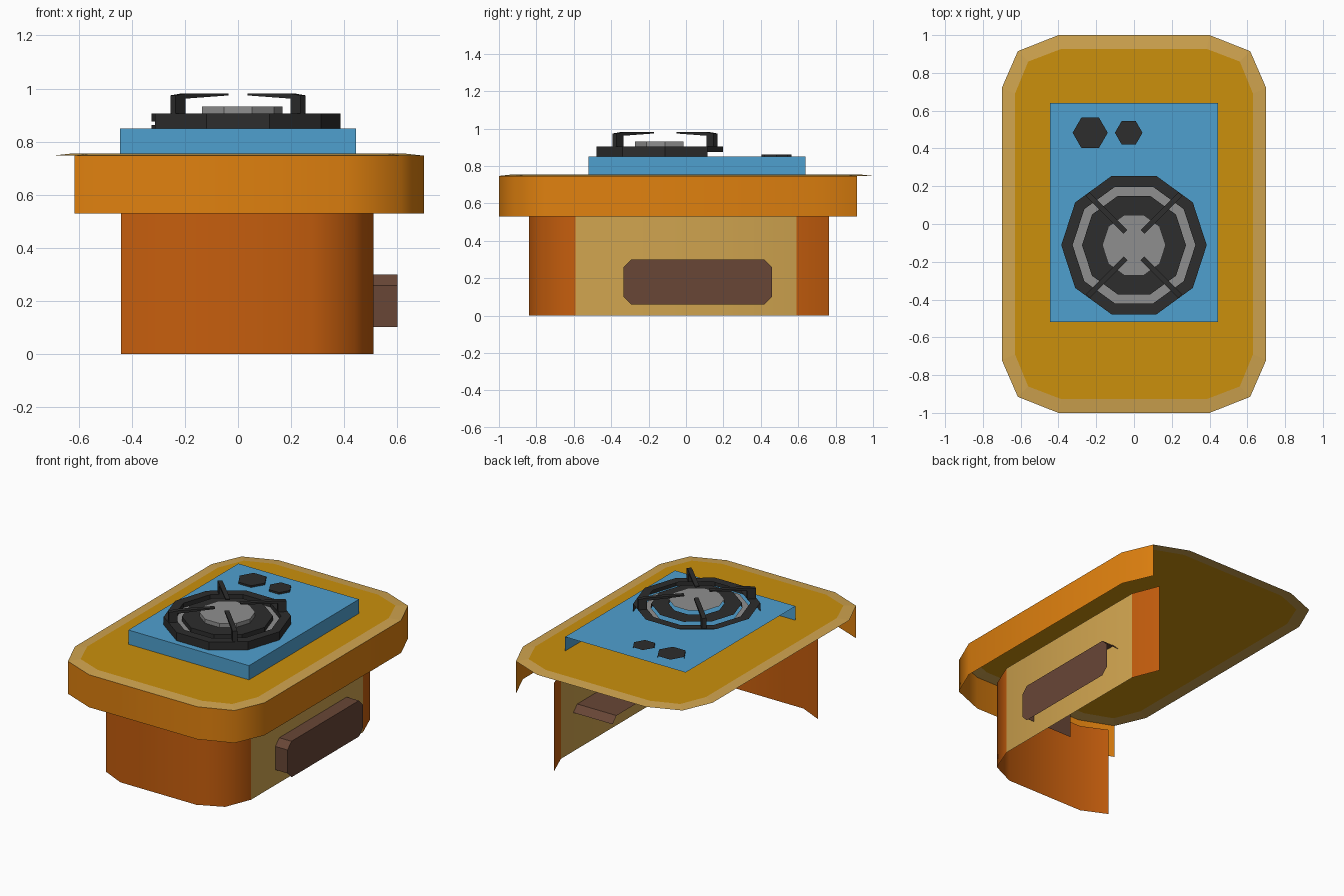
import bpy, math

if "Cube" in bpy.data.objects:
    bpy.data.objects.remove(bpy.data.objects["Cube"])

def mat(name, r, g, b):
    m = bpy.data.materials.new(name)
    lin = lambda c: (c / 255 / 12.92) if c < 10 else ((c / 255 + 0.055) / 1.055) ** 2.4
    m.diffuse_color = (lin(r), lin(g), lin(b), 1)
    m.use_nodes = True
    m.node_tree.nodes["Principled BSDF"].inputs["Base Color"].default_value = m.diffuse_color
    return m

MUSTARD = mat("mustard", 203, 144, 12)
TAN = mat("tan", 208, 164, 79)
ORANGE = mat("bright_orange", 224, 129, 15)
RUST = mat("rust_orange", 198, 94, 13)
BLUE = mat("blue", 79, 160, 207)
BLACK = mat("black", 45, 45, 45)
GREY = mat("grey", 143, 143, 143)
BROWN = mat("brown", 104, 70, 54)

def make(name, verts, faces, mats, rule=None, smooth=False):
    me = bpy.data.meshes.new(name)
    me.from_pydata(verts, [], faces)
    for m in mats:
        me.materials.append(m)
    ob = bpy.data.objects.new(name, me)
    bpy.context.collection.objects.link(ob)
    if rule:
        for p in me.polygons:
            p.material_index = rule(p)
    if smooth:
        bpy.ops.object.select_all(action='DESELECT')
        ob.select_set(True)
        bpy.context.view_layer.objects.active = ob
        bpy.ops.object.shade_smooth_by_angle(angle=math.radians(50))
    return ob

def octo(corner):
    """Rounded rectangle outline, counter-clockwise from the back-left corner's
    middle point, so points 3..9 run along the front and the right side."""
    a, b, c = corner                       # first-quadrant corner: side, middle, end
    out = []
    for sx, sy in ((-1, 1), (-1, -1), (1, -1), (1, 1)):
        pts = [(x * sx, y * sy) for x, y in (a, b, c)]
        out += pts if sx * sy > 0 else pts[::-1]
    return out

def strip(path, z0, z1):
    """Wall along an open path, facing to the right of travel."""
    n = len(path)
    v = [(x, y, z0) for x, y in path] + [(x, y, z1) for x, y in path]
    return v, [(i, i + 1, n + i + 1, n + i) for i in range(n - 1)]

def join(*parts):
    V, F = [], []
    for v, f in parts:
        o = len(V)
        V += v
        F += [tuple(i + o for i in q) for q in f]
    return V, F

def cap(path, z):
    return [(x, y, z) for x, y in path], [tuple(range(len(path)))]

def annulus(a, b, za, zb):
    n = len(a)
    v = [(x, y, za) for x, y in a] + [(x, y, zb) for x, y in b]
    return v, [(i, (i + 1) % n, n + (i + 1) % n, n + i) for i in range(n)]

def gon(n, r, cx, cy):
    return [(cx + r * math.cos(2 * math.pi * i / n), cy + r * math.sin(2 * math.pi * i / n))
            for i in range(n)]

# The model is an open shell: walls exist only on the front and right sides
def front_right(o):
    return o[4:11]                         # front-left middle .. back-right middle

# Counter: rim, top and skirt
outer = octo([(0.70, 0.72), (0.615, 0.915), (0.40, 1.0)])
inner = octo([(0.63, 0.69), (0.56, 0.86), (0.385, 0.927)])
make("counter_rim", *annulus(outer, inner, 0.747, 0.755), [TAN])
make("counter_top", *cap(inner, 0.755), [MUSTARD])
make("counter_skirt", *strip(front_right(outer), 0.53, 0.747), [ORANGE], smooth=True)

# Base with tan right-hand panel
base = octo([(0.51, 0.59), (0.44, 0.765), (0.28, 0.84)])
make("base_wall", *strip(front_right(base), 0, 0.588), [RUST, TAN],
     rule=lambda p: 1 if p.normal.x > 0.99 else 0, smooth=True)

# Handle: chamfered slab poking through the panel (open back, bottom and inside)
c = 0.042
prof = [(-0.335, 0.06 + c), (-0.335, 0.30 - c), (-0.335 + c, 0.30), (0.46 - c, 0.30),
        (0.46, 0.30 - c), (0.46, 0.06 + c), (0.46 - c, 0.06), (-0.335 + c, 0.06)]
v = [(0.60, y, z) for y, z in prof] + [(0.22, y, z) for y, z in prof]
f = [tuple(range(7, -1, -1))] + [(i, i + 1, 9 + i, 8 + i) for i in range(4)]
make("handle", v, f, [BROWN])

# Blue hob plate
hob = [(-0.445, -0.52), (0.445, -0.52), (0.445, 0.64), (-0.445, 0.64)]
make("hob_plate", *join(cap(hob, 0.85), strip(hob[:3], 0.755, 0.85)), [BLUE])

# Burner: decagonal rings, with walls only where they face front or right
CX, CY = 0, -0.112
def ring(r):
    return gon(10, r, CX, CY)
def near(o):                               # outward walls facing front-right
    return o[6:] + o[:2]
R = [ring(r) for r in (0.385, 0.325, 0.275, 0.168)]
make("burner_outer_ring", *join(annulus(R[0], R[1], 0.905, 0.905),
                                strip(near(R[0]), 0.85, 0.905),
                                strip(R[1][1:7][::-1], 0.875, 0.905)), [BLACK])
make("burner_groove", *annulus(R[1], R[2], 0.875, 0.875), [GREY])
make("burner_inner_ring", *join(annulus(R[2], R[3], 0.905, 0.905),
                                strip(near(R[2]), 0.875, 0.905)), [BLACK])
make("burner_cap", *join(cap(R[3], 0.932), strip(near(R[3]), 0.905, 0.932)), [GREY])

# Four pan supports: bent bar profile along a diagonal (t = 0 outside, 1 at tip)
side = [(0, 0.905), (0.19, 0.905), (0.19, 0.962), (1, 0.974),
        (1, 0.982), (0.2, 0.981), (0, 0.974)]
w = 0.010
for sx in (-1, 1):
    for sy in (-1, 1):
        v = []
        for s in (-1, 1):
            for t, z in side:
                x, y = 0.245 - 0.2 * t - s * w, 0.27 - 0.2 * t + s * w
                v.append((CX + sx * x, CY + sy * y, z))
        n = len(side)
        f = [tuple(range(n)), tuple(range(2 * n - 1, n - 1, -1))]
        f += [(i, n + i, n + (i + 1) % n, (i + 1) % n) for i in range(n)]
        if sx * sy < 0:
            f = [q[::-1] for q in f]
        make("pan_support", v, f, [BLACK])

# Two hexagonal knobs
for name, x, r in (("large_knob", -0.232, 0.093), ("small_knob", -0.028, 0.073)):
    k = gon(6, r, x, 0.483)
    make(name, *join(cap(k, 0.862), strip(k[3:] + k[:2], 0.85, 0.862)), [BLACK])
